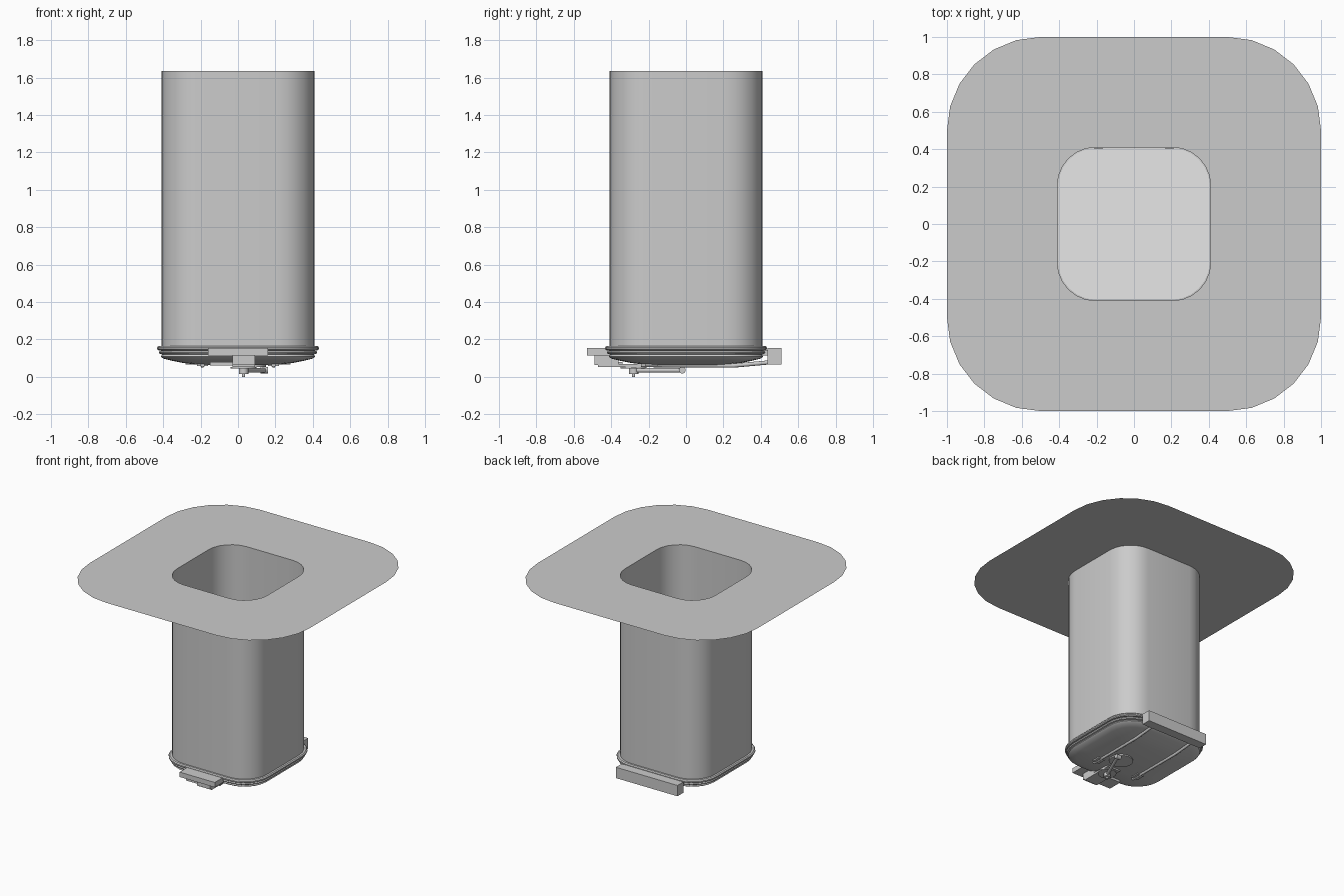
import bpy, bmesh, math
from mathutils import Vector

if "Cube" in bpy.data.objects:
    bpy.data.objects.remove(bpy.data.objects["Cube"])


def material(name, v):
    m = bpy.data.materials.new(name)
    m.diffuse_color = (v, v, v, 1)
    m.use_nodes = True
    m.node_tree.nodes["Principled BSDF"].inputs["Base Color"].default_value = m.diffuse_color
    return m


GREY = material("steel grey", 0.6)
LIGHT = material("pale grey", 0.8)


def finish(bm, name, mat, smooth=True):
    me = bpy.data.meshes.new(name)
    bm.to_mesh(me)
    bm.free()
    ob = bpy.data.objects.new(name, me)
    bpy.context.collection.objects.link(ob)
    me.materials.append(mat)
    if smooth:
        bpy.ops.object.select_all(action='DESELECT')
        ob.select_set(True)
        bpy.context.view_layer.objects.active = ob
        bpy.ops.object.shade_smooth_by_angle(angle=math.radians(30))
    return ob


def ring(bm, half, z, seg=6):
    """Rounded square outline, counter-clockwise from above."""
    r = half * 0.5
    out = []
    for q, (sx, sy) in enumerate(((1, 1), (-1, 1), (-1, -1), (1, -1))):
        for i in range(seg + 1):
            a = math.pi / 2 * (q + i / seg)
            out.append(bm.verts.new((sx * (half - r) + r * math.cos(a),
                                     sy * (half - r) + r * math.sin(a), z)))
    return out


def loft(name, profile, mat, closed=False, bottom=False, top=False, smooth=True):
    bm = bmesh.new()
    rings = [ring(bm, h, z) for h, z in profile]
    pairs = list(zip(rings, rings[1:]))
    if closed:
        pairs.append((rings[-1], rings[0]))
    for a, b in pairs:
        n = len(a)
        for i in range(n):
            j = (i + 1) % n
            bm.faces.new((a[i], a[j], b[j], b[i]))
    if bottom:
        bm.faces.new(rings[0][::-1])
    if top:
        bm.faces.new(rings[-1])
    return finish(bm, name, mat, smooth)


def box(name, x0, x1, y0, y1, z0, z1):
    bm = bmesh.new()
    bmesh.ops.create_cube(bm, size=1)
    for v in bm.verts:
        v.co = ((x0 + x1) / 2 + v.co.x * (x1 - x0), (y0 + y1) / 2 + v.co.y * (y1 - y0),
                (z0 + z1) / 2 + v.co.z * (z1 - z0))
    return finish(bm, name, GREY, False)


def rod(name, p, q, r, seg=16):
    p, q = Vector(p), Vector(q)
    bm = bmesh.new()
    bmesh.ops.create_cone(bm, cap_ends=True, segments=seg, radius1=r, radius2=r, depth=(q - p).length)
    rot = Vector((0, 0, 1)).rotation_difference(q - p).to_matrix()
    for v in bm.verts:
        v.co = rot @ v.co + (p + q) / 2
    return finish(bm, name, GREY)


# deck plate with hole, and the shaft below it
TOP = 1.635
loft("deck_plate", [(1.0, TOP), (0.41, TOP)], GREY, smooth=False)
loft("shaft", [(0.41, 0.13), (0.41, TOP)], GREY)

# flanges at the shaft foot
loft("upper_flange", [(0.41, 0.142), (0.425, 0.142), (0.432, 0.148), (0.432, 0.158),
                      (0.425, 0.166), (0.41, 0.166)], GREY, closed=True)
loft("lower_flange", [(0.405, 0.12), (0.418, 0.123), (0.424, 0.131), (0.418, 0.139),
                      (0.405, 0.141)], GREY, closed=True)

# domed hatch door and its pale inner face
loft("hatch_door", [(0.21, 0.064), (0.29, 0.074), (0.36, 0.088), (0.40, 0.098),
                    (0.412, 0.108), (0.405, 0.122)], GREY, bottom=True)
loft("hatch_inner_face", [(0.409, 0.135), (0.2, 0.135)], LIGHT, top=True, smooth=False)

# hinge bar at the back with two long arms
box("hinge_bar", -0.28, 0.28, 0.435, 0.51, 0.066, 0.155)
for s in (-1, 1):
    x = s * 0.19
    rod("hinge_arm", (x, -0.24, 0.063), (x, 0.26, 0.06), 0.011)
    rod("hinge_arm_end", (x, 0.25, 0.06), (x, 0.45, 0.078), 0.011)
    box("hinge_foot", x - 0.03, x + 0.03, -0.22, -0.15, 0.057, 0.075)
    box("hinge_bracket", x - 0.025, x + 0.025, 0.40, 0.44, 0.115, 0.145)

# latch at the front
box("latch_block", -0.16, 0.16, -0.53, -0.41, 0.115, 0.155)
box("latch_housing", -0.03, 0.09, -0.49, -0.36, 0.064, 0.116)
box("latch_bolt", -0.03, 0.09, -0.47, -0.2, 0.052, 0.068)
box("latch_side_bar", -0.15, -0.03, -0.46, -0.34, 0.062, 0.08)

# turning handle under the door
rod("handle_hub", (0.03, -0.28, 0.015), (0.03, -0.28, 0.07), 0.025)
rod("handle_pin", (0.03, -0.28, 0.0), (0.03, -0.28, 0.02), 0.008)
rod("hub_disc", (0.03, -0.28, 0.046), (0.03, -0.28, 0.054), 0.07, 24)
rod("handle_lever", (0.03, -0.28, 0.035), (0.14, -0.03, 0.035), 0.012)
rod("handle_grip", (0.12, -0.02, 0.036), (0.16, -0.02, 0.036), 0.018)
rod("door_disc", (0.06, -0.08, 0.054), (0.06, -0.08, 0.066), 0.09, 24)
